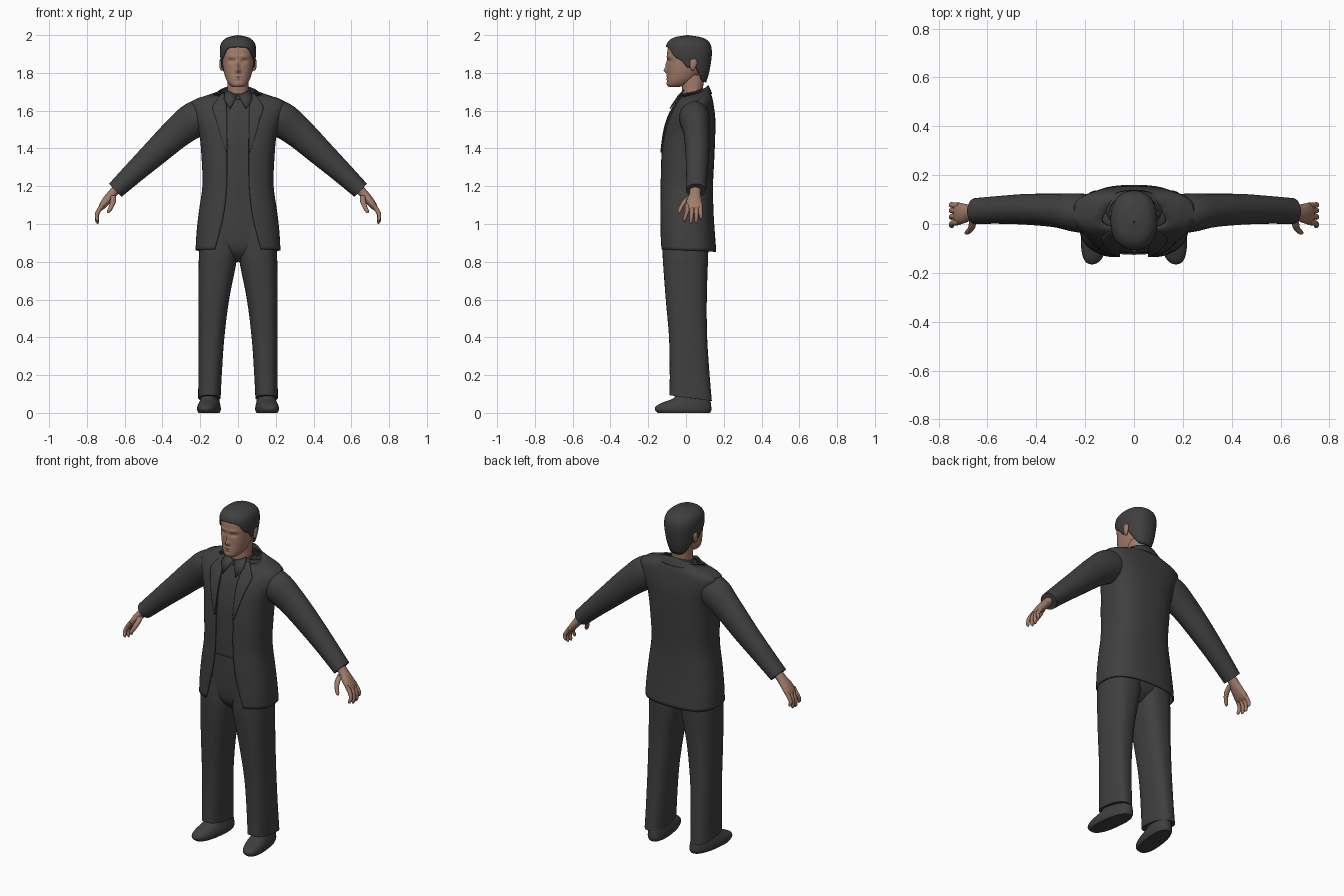
import bpy, bmesh, math
from mathutils import Vector


def material(name, rgb):
    m = bpy.data.materials.new(name)
    m.diffuse_color = (*rgb, 1)
    return m


CHARCOAL = material("charcoal", (0.05, 0.05, 0.05))
SKIN = material("skin", (0.36, 0.2, 0.14))


def interp(rows, k):
    """Smooth interpolation of table rows, keyed on the first column."""
    k = min(max(k, rows[0][0]), rows[-1][0])
    i = max(j for j in range(len(rows) - 1) if rows[j][0] <= k)
    a, b = rows[i], rows[i + 1]
    p, q = rows[max(i - 1, 0)], rows[min(i + 2, len(rows) - 1)]
    h = b[0] - a[0]
    s = (k - a[0]) / h
    out = []
    for c in range(1, len(a)):
        m0 = (b[c] - p[c]) / (b[0] - p[0]) * h
        m1 = (q[c] - a[c]) / (q[0] - a[0]) * h
        out.append((2*s**3 - 3*s*s + 1)*a[c] + (s**3 - 2*s*s + s)*m0
                   + (3*s*s - 2*s**3)*b[c] + (s**3 - s*s)*m1)
    return out


def grid(name, pts, mat, cap=False, thick=0, mirror=False, angle=40):
    """Mesh object from a grid of points, optionally capped, thickened and mirrored."""
    bm = bmesh.new()
    vs = [[bm.verts.new(p) for p in row] for row in pts]
    for r0, r1 in zip(vs, vs[1:]):
        for i in range(len(r0) - 1):
            bm.faces.new((r0[i], r0[i + 1], r1[i + 1], r1[i]))
    bmesh.ops.remove_doubles(bm, verts=bm.verts, dist=1e-5)
    if cap:
        bmesh.ops.holes_fill(bm, edges=[e for e in bm.edges if e.is_boundary], sides=0)
    bmesh.ops.recalc_face_normals(bm, faces=bm.faces)
    me = bpy.data.meshes.new(name)
    bm.to_mesh(me)
    bm.free()
    me.materials.append(mat)
    ob = bpy.data.objects.new(name, me)
    bpy.context.collection.objects.link(ob)
    bpy.ops.object.select_all(action='DESELECT')
    ob.select_set(True)
    bpy.context.view_layer.objects.active = ob
    bpy.ops.object.shade_smooth_by_angle(angle=math.radians(angle))
    if thick:
        ob.modifiers.new("thickness", 'SOLIDIFY').thickness = thick
    if mirror:
        ob.modifiers.new("mirror", 'MIRROR')
    return ob


def spow(v, p):
    return math.copysign(abs(v) ** p, v)


def shell(name, prof, mat, low=None, high=None, e=2.3, n=48, m=28, ease=1, warp=None, **kw):
    """Stacked super-ellipse rings; rows are z, centre x, half width, front y, back y, front opening."""
    low = low or (lambda t: prof[0][0])
    high = high or (lambda t: prof[-1][0])
    pts = []
    for j in range(m + 1):
        s = 1 - (1 - j / m) ** ease
        row = []
        for i in range(n + 1):
            f = 2 * math.pi * i / n
            z = low(f) + (high(f) - low(f)) * s
            cx, rx, yf, yb, *o = interp(prof, z)
            t0 = math.asin(min(1, max(o[0], 0) / rx) ** (e / 2)) if o else 0
            t = t0 + (2 * math.pi - 2 * t0) * i / n
            p = (cx + rx * spow(math.sin(t), 2 / e),
                 (yf + yb) / 2 - (yb - yf) / 2 * spow(math.cos(t), 2 / e), z)
            row.append(warp(*p) if warp else p)
        pts.append(row)
    return grid(name, pts, mat, **kw)


def tube(name, path, mat, n=20, m=24, **kw):
    """Tube through x, y, z, in-plane radius, y radius; mirrored to both sides."""
    rows = [(i, *p) for i, p in enumerate(path)]
    end = len(path) - 1
    pts = []
    for j in range(m + 1):
        u = end * j / m
        x, y, z, ra, rb = interp(rows, u)
        a, b = interp(rows, u - 0.2), interp(rows, u + 0.2)
        d = Vector((b[0] - a[0], 0, b[2] - a[2])).normalized()
        side = Vector((-d.z, 0, d.x))
        pts.append([Vector((x, y, z)) + side * ra * math.cos(2*math.pi*i/n)
                    + Vector((0, rb * math.sin(2*math.pi*i/n), 0)) for i in range(n + 1)])
    return grid(name, pts, mat, cap=True, mirror=True, **kw)


# Head, with the face shaped by soft bumps: x, z, width, height, push in y
BUMPS = [(0, 1.812, .012, .014, -.018), (0, 1.84, .009, .02, -.01), (.034, 1.862, .016, .010, .010),
         (.03, 1.886, .026, .009, -.004), (0, 1.782, .022, .006, -.005), (0, 1.768, .018, .005, -.005),
         (0, 1.775, .02, .002, .003), (0, 1.742, .02, .012, -.004), (.034, 1.861, .009, .005, -.004)]


def face(x, y, z):
    if y < -.02:
        y += sum(d * math.exp(-((abs(x) - bx) / sx) ** 2 - ((z - bz) / sz) ** 2)
                 for bx, bz, sx, sz, d in BUMPS)
    return x, y, z


shell("head", [(1.724, 0, .026, -.09, -.04), (1.735, 0, .043, -.098, 0), (1.76, 0, .06, -.1, .04),
               (1.79, 0, .071, -.099, .07), (1.82, 0, .078, -.099, .09), (1.86, 0, .084, -.099, .115),
               (1.90, 0, .086, -.1, .12), (1.94, 0, .082, -.092, .12), (1.97, 0, .06, -.06, .09)],
      SKIN, n=96, m=70, warp=face, cap=True)
shell("neck", [(1.64, 0, .06, -.02, .09), (1.70, 0, .056, -.02, .088), (1.79, 0, .056, -.03, .1)],
      SKIN, cap=True, m=10)

# Ears
tube("ear", [(.082, .036, 1.812, .004, .006), (.087, .036, 1.825, .009, .013), (.09, .04, 1.85, .009, .019),
             (.09, .04, 1.868, .007, .015), (.088, .04, 1.875, .002, .004)], SKIN)

# Hair cap with a hairline that drops towards the nape
HAIRLINE = [(0, 1.938), (.6, 1.928), (.95, 1.885), (1.3, 1.862), (1.52, 1.825), (1.7, 1.845),
            (2.0, 1.80), (2.4, 1.757), (3.15, 1.75)]
shell("hair", [(1.74, 0, .06, -.06, .104), (1.80, 0, .08, -.08, .122), (1.86, 0, .091, -.1, .133),
               (1.91, 0, .096, -.106, .137), (1.95, 0, .092, -.103, .13), (1.975, 0, .076, -.085, .11),
               (1.99, 0, .05, -.055, .075), (2.0, 0, .003, .005, .011)],
      CHARCOAL, low=lambda t: interp(HAIRLINE, min(t, 2 * math.pi - t))[0], n=72, ease=2, thick=.012)

# Shirt, belt and collar
shell("shirt", [(1.1, 0, .172, -.12, .12), (1.3, 0, .172, -.121, .125), (1.45, 0, .185, -.113, .13),
                (1.58, 0, .2, -.082, .13), (1.64, 0, .15, -.053, .12), (1.69, 0, .066, -.033, .095)],
      CHARCOAL, e=2.5)
shell("belt", [(1.095, 0, .178, -.126, .123), (1.143, 0, .178, -.126, .123)], CHARCOAL, e=2.5, m=2, cap=True)
shell("shirt_collar", [(1.66, 0, .068, -.045, .095), (1.715, 0, .062, -.022, .092)], CHARCOAL,
      high=lambda t: 1.7 - .018 * math.cos(t), m=4, thick=.005)
grid("collar_flap", [[(.003, -.042, 1.683), (.066, -.012, 1.712)], [(.042, -.088, 1.612), (.075, -.052, 1.66)]],
     CHARCOAL, thick=.006, mirror=True)

# Open jacket body
JACKET = [(.86, 0, .225, -.143, .16, .125), (.95, 0, .22, -.142, .153, .10), (1.06, 0, .208, -.14, .146, .075),
          (1.2, 0, .189, -.137, .143, .06), (1.35, 0, .193, -.133, .15, .058), (1.48, 0, .206, -.118, .155, .058),
          (1.56, 0, .232, -.096, .155, .058), (1.62, 0, .25, -.066, .148, .06), (1.655, 0, .24, -.042, .142, .065),
          (1.678, 0, .175, -.025, .137, .065), (1.70, 0, .11, -.01, .127, .062), (1.735, 0, .07, .005, .115, .05)]
shell("jacket", JACKET, CHARCOAL, low=lambda t: .865 - .006 * (1 - math.cos(t)),
      high=lambda t: 1.705 - .025 * math.cos(t), e=2.6, n=72, m=48, thick=.009)
shell("jacket_collar", [(1.68, 0, .125, -.015, .143, .075), (1.735, 0, .076, 0, .12, .06)], CHARCOAL,
      low=lambda t: 1.69, high=lambda t: 1.715 - .02 * math.cos(t), m=6, thick=.007)

# Lapels lie on the jacket front, from neck down to a point
LAPEL = [(1.38, .064), (1.48, .095), (1.56, .118), (1.62, .135), (1.65, .118), (1.69, .088)]


def lapel_point(z, s):
    _, rx, yf, yb, o = interp(JACKET, z)
    x = o + (interp(LAPEL, z)[0] - o) * s
    ry = (yb - yf) / 2
    return x, (yf + yb) / 2 - ry * (1 - (x / rx) ** 2.6) ** (1 / 2.6) - .007, z


grid("lapel", [[lapel_point(1.38 + .31 * j / 20, i / 6) for i in range(7)] for j in range(21)],
     CHARCOAL, thick=.007, mirror=True)

# Sleeves
tube("sleeve", [(.13, .045, 1.585, .075, .07), (.222, .045, 1.557, .094, .08), (.32, .055, 1.485, .083, .069),
                (.44, .06, 1.375, .07, .063), (.55, .058, 1.273, .058, .057), (.65, .053, 1.178, .048, .053)],
     CHARCOAL, n=32, m=40)

# Hands: palm, four curled fingers and thumb
tube("palm", [(.635, .05, 1.195, .024, .03), (.665, .048, 1.16, .024, .03), (.695, .043, 1.125, .023, .04),
              (.722, .043, 1.09, .017, .045), (.733, .043, 1.072, .008, .038)], SKIN)
for k, (y0, y1, drop) in enumerate([(.006, -.008, .012), (.031, .027, 0), (.055, .055, .003), (.076, .08, .022)]):
    tube(f"finger_{k + 1}", [(.715, y0, 1.105, .011, .011), (.738, y0, 1.07, .012, .012),
                             (.748, (y0 + y1) / 2, 1.04 + drop / 2, .010, .0105),
                             (.745, y1, 1.012 + drop, .009, .0095), (.74, y1, 1.001 + drop, .003, .003)],
         SKIN, n=12, m=16)
tube("thumb", [(.66, .025, 1.15, .015, .015), (.662, -.005, 1.12, .015, .016), (.672, -.025, 1.09, .012, .012),
               (.684, -.034, 1.068, .010, .010), (.689, -.037, 1.058, .003, .003)], SKIN, n=12, m=16)

# Trousers
shell("trouser_seat", [(.8, 0, .03, -.05, .05), (.85, 0, .15, -.1, .1), (.92, 0, .2, -.118, .118),
                       (1.12, 0, .172, -.121, .12)], CHARCOAL, e=2.5, cap=True)
shell("trouser_leg", [(.06, .152, .059, -.088, .137), (.2, .148, .062, -.086, .125), (.4, .141, .069, -.09, .112),
                      (.6, .128, .081, -.107, .11), (.8, .108, .1, -.122, .116), (.86, .104, .101, -.124, .118),
                      (1.0, .1, .09, -.118, .115)], CHARCOAL, low=lambda t: .078 + .016 * math.cos(t),
      e=2.5, m=36, cap=True, mirror=True)

# Shoes, toes turned slightly outwards
shell("shoe", [(0, .152, .052, -.15, .128), (.015, .152, .058, -.164, .134), (.03, .152, .058, -.163, .134),
               (.045, .152, .055, -.145, .132), (.06, .152, .05, -.11, .13), (.075, .152, .046, -.07, .125),
               (.11, .152, .042, -.045, .12)], CHARCOAL, e=2.4, cap=True, mirror=True,
      warp=lambda x, y, z: (x - .12 * y, y, z))
